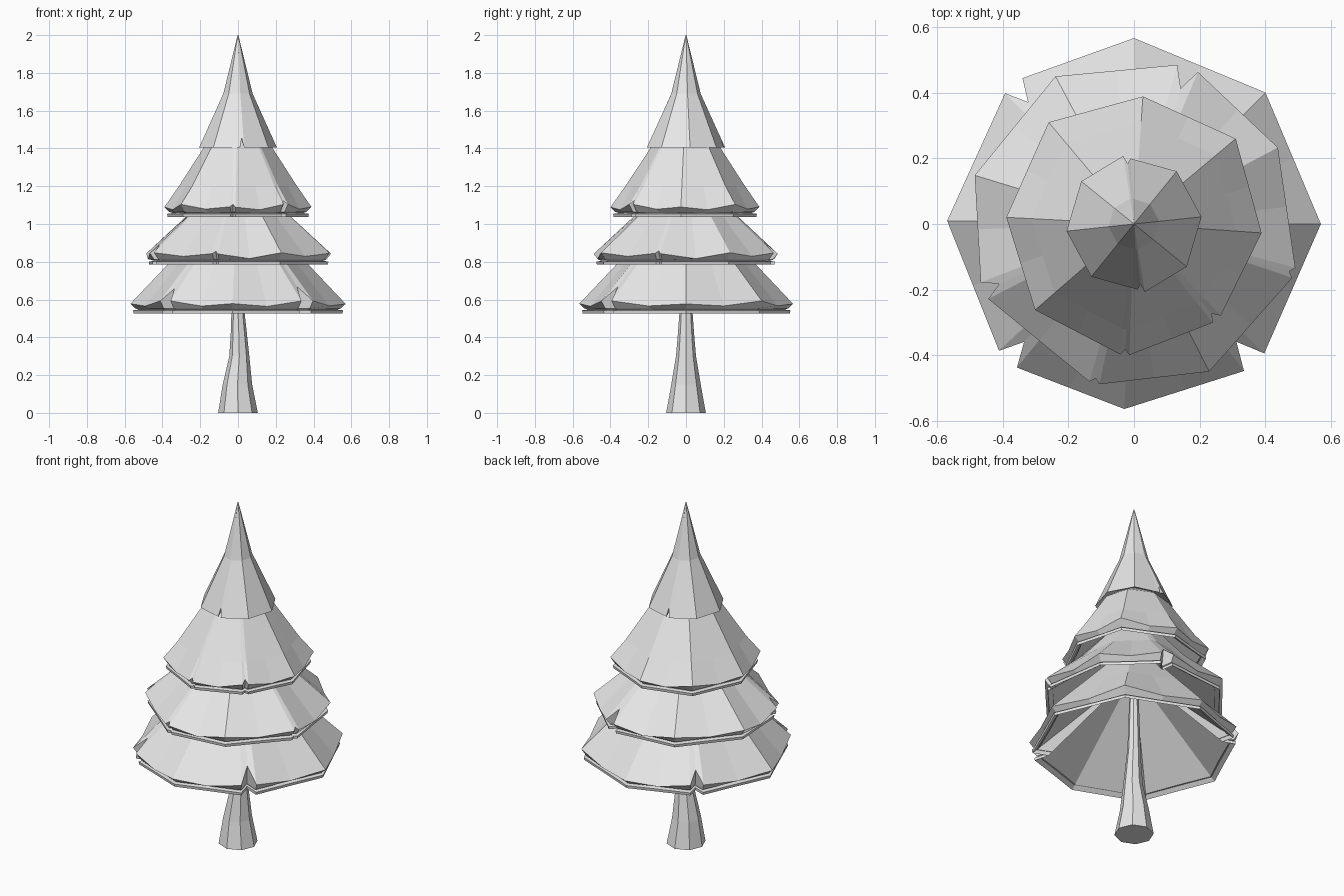
import bpy
import bmesh
from math import cos, sin, radians

cube = bpy.data.objects.get("Cube")
if cube:
    bpy.data.objects.remove(cube, do_unlink=True)

grey = bpy.data.materials.new("pale grey")
grey.use_nodes = True
colour = (0.8, 0.8, 0.8, 1.0)
grey.diffuse_color = colour
grey.node_tree.nodes["Principled BSDF"].inputs["Base Color"].default_value = colour


def polar(angle, r, z):
    return (r * cos(radians(angle)), r * sin(radians(angle)), z)


def loft(name, rings):
    """Skin a stack of equal-length rings and close both ends."""
    bm = bmesh.new()
    rows = [[bm.verts.new(p) for p in ring] for ring in rings]
    n = len(rows[0])
    for low, high in zip(rows, rows[1:]):
        for i in range(n):
            j = (i + 1) % n
            bm.faces.new((low[i], low[j], high[j], high[i]))
    bm.faces.new(rows[0][::-1])
    bm.faces.new(rows[-1])
    bmesh.ops.remove_doubles(bm, verts=bm.verts, dist=0.0005)
    bmesh.ops.recalc_face_normals(bm, faces=bm.faces)
    mesh = bpy.data.meshes.new(name)
    bm.to_mesh(mesh)
    bm.free()
    mesh.materials.append(grey)
    obj = bpy.data.objects.new(name, mesh)
    bpy.context.collection.objects.link(obj)


def columns(corners):
    """Split notched corners in three; add a centre column to each side."""
    cols = []
    for angle, r, depth in sorted(corners):
        if depth:
            gap = 1.2 + 20 * depth
            cols += [(angle - gap, r, 0, False), (angle, r, depth, False),
                     (angle + gap, r, 0, False)]
        else:
            cols.append((angle, r, 0, False))
        cols.append(None)
    for i, col in enumerate(cols):
        if col is None:
            a0, r0 = cols[i - 1][:2]
            a1, r1 = cols[(i + 1) % len(cols)][:2]
            a1 += 360 if a1 < a0 else 0
            chord = (r0 + r1) / 2 * cos(radians((a1 - a0) / 2))
            cols[i] = ((a0 + a1) / 2, chord, 0, True)
    return cols


def skirt(name, z0, rim_z, corners, upper, apex):
    """Hollow branch tier: thin lower plate, groove, drooping rim and slope."""
    cols = columns(corners)
    rim = [(-0.017, 0), (-0.014, 0.016), (-0.045, 0.02), (-0.026, 0.026)]
    rings = [[polar(a, 0.02, apex) for a, r, d, m in cols]]
    for dr, dz in rim:
        rings.append([polar(a, (r + dr) * (1 - d), z0 + dz) for a, r, d, m in cols])
    # The rim rises on the diagonals and in the notches, and sags mid-side
    rings.append([polar(a, r * (1 - d), z0 + rim_z + d * r * 0.9 - 0.022 * m
                        + 0.016 * abs(sin(radians(2 * a))))
                  for a, r, d, m in cols])
    mean = sum(c[1] for c in corners) / len(corners)
    for ring_r, z in upper:
        rings.append([polar(a, r * ring_r / mean, z) for a, r, d, m in cols])
    loft(name, rings)


# Trunk: flared foot with a gentle bend
trunk_path = [(0, 0.105, 0), (-0.003, 0.078, 0.15), (0.007, 0.053, 0.3),
              (0.004, 0.042, 0.43), (0, 0.035, 0.53), (0, 0.02, 1.0)]
loft("trunk", [[(x + r * cos(radians(a)), r * sin(radians(a)), z)
                for a in range(0, 360, 45)] for x, r, z in trunk_path])

# Branch tiers: corner angle, radius, notch depth
skirt("lower_branches", 0.527, 0.05,
      [(-133, 0.565, 0.13), (-93, 0.565, 0), (-49, 0.56, 0.15), (0, 0.57, 0),
       (45, 0.567, 0), (90, 0.567, 0), (131, 0.56, 0.12), (179, 0.57, 0)],
      [(0.365, 0.79), (0.15, 1.02)], 0.98)
skirt("middle_branches", 0.785, 0.05,
      [(-156, 0.5, 0.1), (-104, 0.5, 0.03), (-63, 0.505, 0), (-17, 0.51, 0.03),
       (28, 0.497, 0), (71, 0.503, 0.13), (118, 0.51, 0), (163, 0.508, 0)],
      [(0.285, 1.04), (0.12, 1.24)], 1.16)
skirt("upper_branches", 1.038, 0.05,
      [(-139, 0.4, 0), (-94, 0.4, 0.04), (-49, 0.385, 0.06), (-4, 0.39, 0),
       (40, 0.405, 0), (86, 0.39, 0), (130, 0.405, 0), (177, 0.39, 0)],
      [(0.318, 1.2), (0.184, 1.405), (0.05, 1.5)], 1.36)

# Pointed crown with a small split at the front and back
crown_cols = []
for k in range(8):
    angle = -174 + 45 * k
    if k in (2, 6):
        crown_cols += [(angle - 3, 0.2, 0), (angle, 0.185, 0.05), (angle + 3, 0.21, 0)]
    else:
        crown_cols.append((angle, 0.207, 0))
crown = [[polar(a, 0.02, 1.5) for a, r, lift in crown_cols],
         [polar(a, r, 1.405 + lift) for a, r, lift in crown_cols]]
for radius, z in ((0.078, 1.69), (0.002, 2.0)):
    crown.append([polar(a, radius, z) for a, r, lift in crown_cols])
loft("crown", crown)
